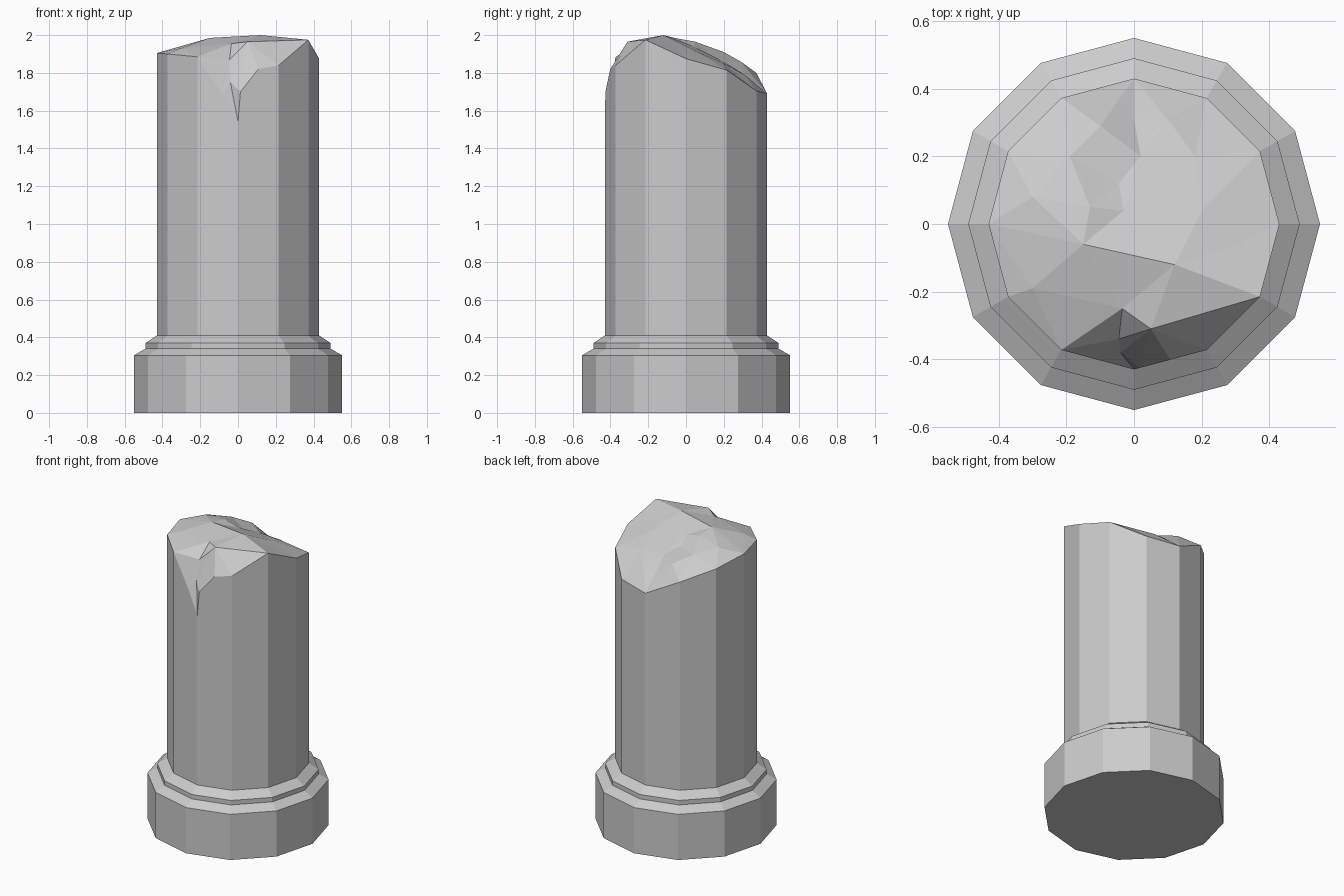
import bpy
import bmesh
import math
from mathutils import Vector
from mathutils.geometry import delaunay_2d_cdt

cube = bpy.data.objects.get("Cube")
if cube:
    bpy.data.objects.remove(cube, do_unlink=True)

SIDES = 12
SHAFT_R = 0.43
SHAFT_Z = 0.41

stone = bpy.data.materials.new("grey stone")
stone.use_nodes = True
GREY = (0.6, 0.6, 0.6, 1.0)
stone.diffuse_color = GREY
stone.node_tree.nodes["Principled BSDF"].inputs["Base Color"].default_value = GREY


def corner(i, radius, z):
    a = math.tau * i / SIDES
    return Vector((radius * math.cos(a), radius * math.sin(a), z))


def finish(bm, name):
    bmesh.ops.recalc_face_normals(bm, faces=bm.faces)
    mesh = bpy.data.meshes.new(name)
    bm.to_mesh(mesh)
    bm.free()
    mesh.materials.append(stone)
    obj = bpy.data.objects.new(name, mesh)
    bpy.context.collection.objects.link(obj)
    return obj


# Stepped base: a twelve-sided turned profile
bm = bmesh.new()
profile = [(0.55, 0), (0.55, 0.305), (0.49, 0.34), (0.49, 0.37), (SHAFT_R, SHAFT_Z)]
rings = [[bm.verts.new(corner(i, r, z)) for i in range(SIDES)] for r, z in profile]
for low, high in zip(rings, rings[1:]):
    for i in range(SIDES):
        j = (i + 1) % SIDES
        bm.faces.new((low[i], low[j], high[j], high[i]))
bm.faces.new(rings[0][::-1])
bm.faces.new(rings[-1])
finish(bm, "stepped_base")

# Rim of the broken shaft: a height for each corner, plus extra points on the cracked sides
heights = [1.875, 1.815, 1.705, 1.69, 1.80, 1.87, 1.905, 1.90, 1.885, 1.54, 1.84, 1.975]
extra = {8: [(0.62, 1.69)], 9: [(0.06, 1.70), (0.5, 1.82)]}
rim, sectors = [], []
for i, z in enumerate(heights):
    start = len(rim)
    rim.append(corner(i, SHAFT_R, z))
    for t, height in extra.get(i, []):
        rim.append(corner(i, SHAFT_R, height).lerp(corner(i + 1, SHAFT_R, height), t))
    sectors.append((start, len(rim)))

# Peaks and hollows of the fracture
ridge = [(-0.15, -0.06, 1.985), (0.12, -0.12, 2.0)]
lip = [(-0.035, -0.25, 1.955), (0.05, -0.31, 1.965)]
notch = [(-0.045, -0.34, 1.87), (-0.04, -0.38, 1.75)]
back = [
    (-0.30, 0.08, 1.94), (-0.13, 0.05, 1.965), (-0.03, 0.04, 1.94),
    (-0.045, 0.12, 1.90), (-0.19, 0.20, 1.91), (-0.10, 0.29, 1.86),
    (0.0, 0.31, 1.79), (0.10, 0.31, 1.79), (0.02, 0.20, 1.86),
    (0.18, 0.20, 1.85), (0.20, 0.04, 1.92), (0.28, -0.07, 1.94),
    (-0.30, -0.19, 1.93),
]
points = rim + [Vector(p) for p in ridge + lip + notch + back]
n = len(rim)
last = sectors[11][0]
creases = [(sectors[6][0], n), (n + 1, last), (n + 2, n + 3), (n + 3, last), (n + 4, n + 5)]
flat, _, tris, origin, _, _ = delaunay_2d_cdt(
    [p.xy for p in points], creases, [list(range(n))], 1, 1e-5)

# Shaft: straight sides up to the rim, closed by the faceted fracture
bm = bmesh.new()
top = [bm.verts.new(p) for p in points]
foot = [bm.verts.new(corner(i, SHAFT_R, SHAFT_Z)) for i in range(SIDES)]
for i, (start, end) in enumerate(sectors):
    edge = [top[k % n] for k in range(start, end + 1)]
    bm.faces.new([foot[i], foot[(i + 1) % SIDES]] + edge[::-1])
for tri in tris:
    ids = [origin[k][0] for k in tri if origin[k]]
    if len(set(ids)) == 3:
        bm.faces.new([top[k] for k in ids])
bmesh.ops.triangulate(bm, faces=[f for f in bm.faces if len(f.verts) > 4])
finish(bm, "broken_shaft")
